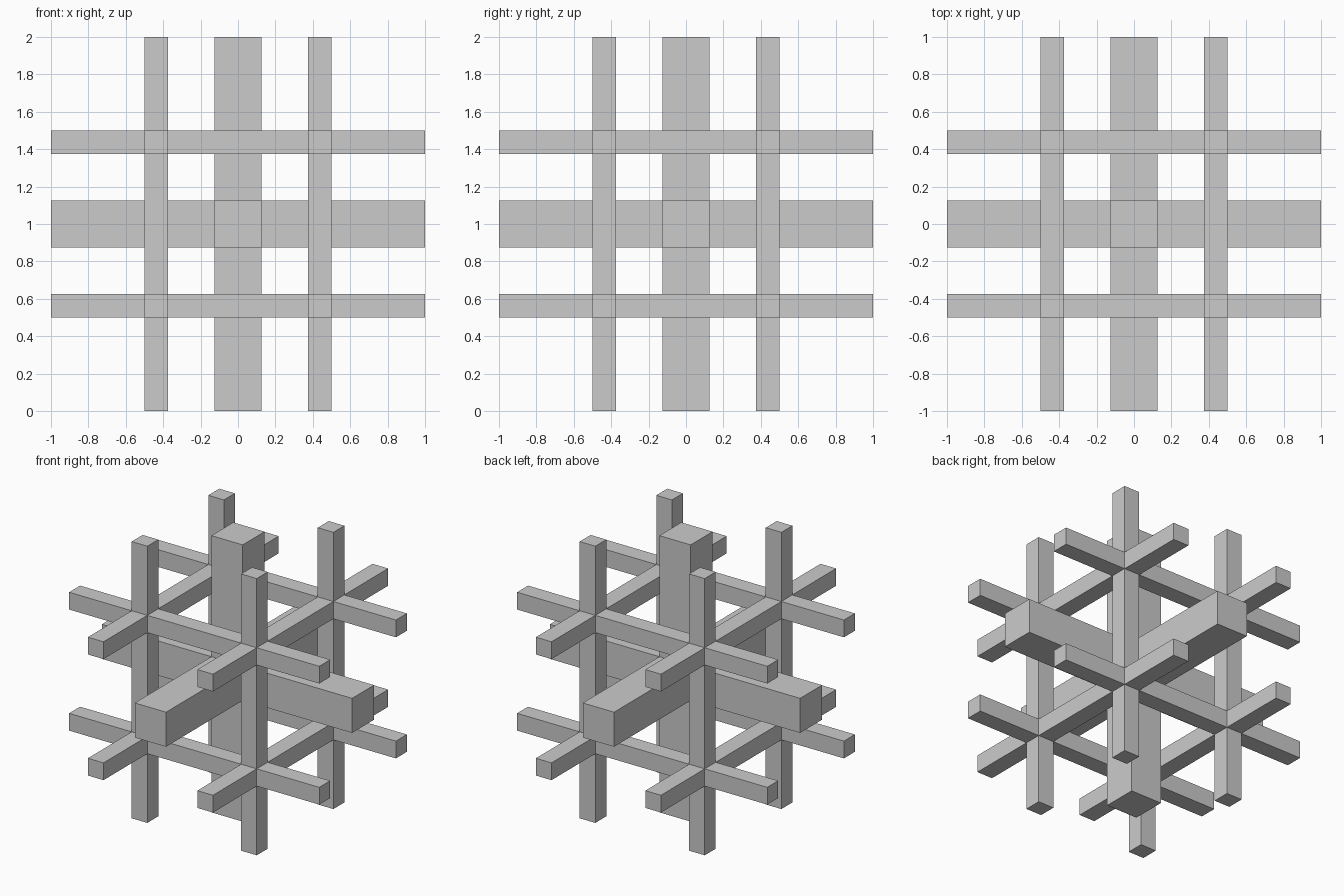
import bpy

if "Cube" in bpy.data.objects:
    bpy.data.objects.remove(bpy.data.objects["Cube"])

LENGTH = 2.0      # every bar spans the full model
CORE = 0.25       # thickness of the three central beams
RAIL = 0.125      # thickness of the twelve outer rails
OFFSET = 0.4375   # distance of rail centres from the middle
CENTRE_Z = 1.0


def bar(name, axis, thickness, u=0.0, v=0.0):
    """Square bar along one axis, shifted by u and v on the other two."""
    size = [thickness] * 3
    size[axis] = LENGTH
    loc = [u, v]
    loc.insert(axis, 0.0)
    loc[2] += CENTRE_Z
    bpy.ops.mesh.primitive_cube_add(size=1, location=loc)
    obj = bpy.context.object
    obj.name = name
    obj.scale = size
    bpy.ops.object.transform_apply(location=False, rotation=False, scale=True)


for axis, label in enumerate(("side_to_side", "front_to_back", "upright")):
    # Thick beam through the centre
    bar(f"core_beam_{label}", axis, CORE)
    # Four thin rails around it, crossing the other rails at the cage corners
    corners = [(u, v) for u in (-OFFSET, OFFSET) for v in (-OFFSET, OFFSET)]
    for i, (u, v) in enumerate(corners, 1):
        bar(f"outer_rail_{label}_{i}", axis, RAIL, u, v)
